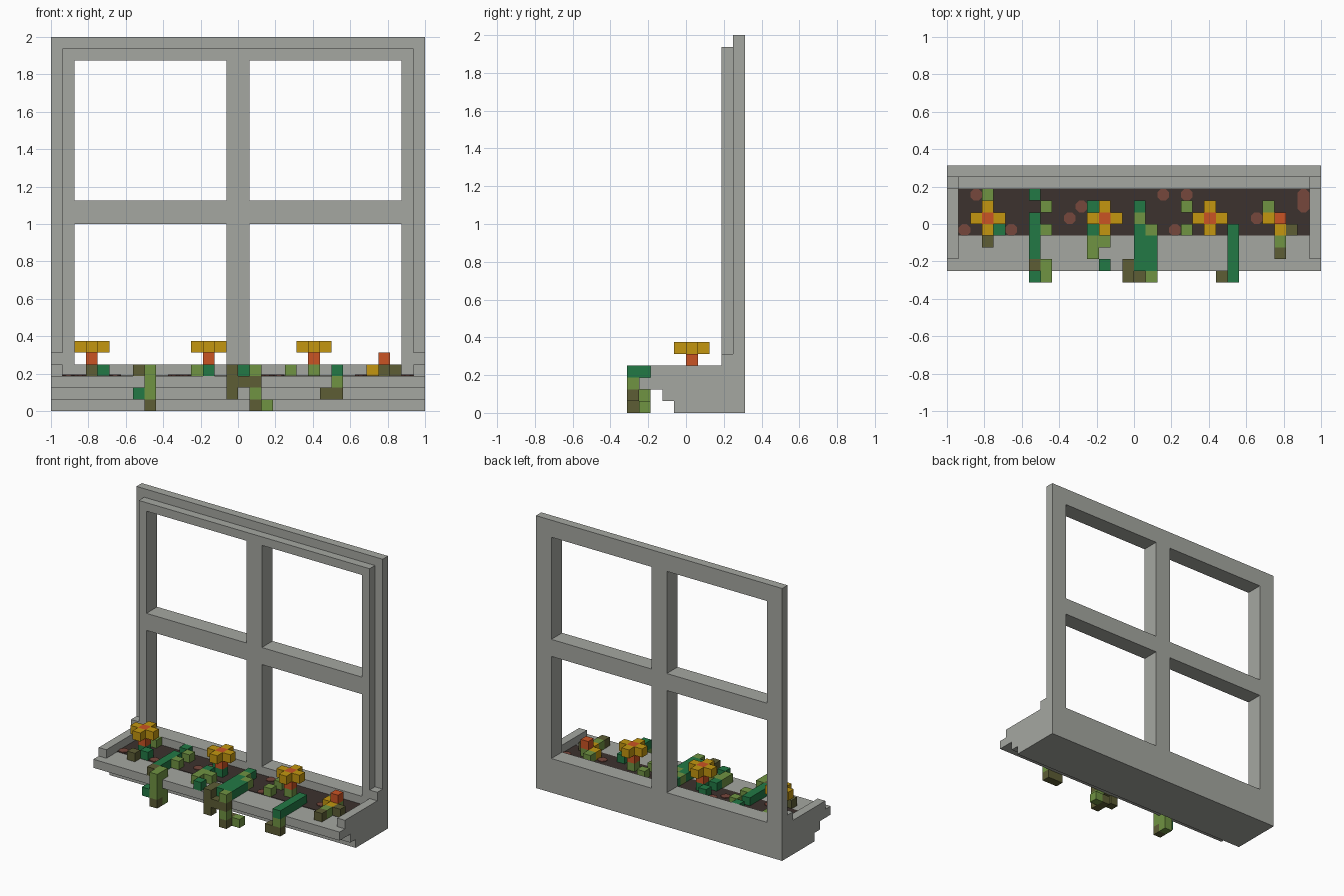
import bpy
import bmesh
import math
from mathutils import Matrix, Vector

if "Cube" in bpy.data.objects:
    bpy.data.objects.remove(bpy.data.objects["Cube"])

U = 1 / 16                                # size of one block
ORIGIN = Vector((-1, -5 * U, 0))          # corner of the block grid


def material(name, rgb):
    """Flat material from display colour values."""
    lin = [((c / 255 + 0.055) / 1.055) ** 2.4 for c in rgb] + [1]
    m = bpy.data.materials.new(name)
    m.use_nodes = True
    m.diffuse_color = lin
    m.node_tree.nodes["Principled BSDF"].inputs["Base Color"].default_value = lin
    return m


STONE = material("stone grey", (165, 167, 161))
SOIL = material("dark soil", (60, 50, 46))
CLAY = material("red brown clod", (118, 71, 60))
PLANT = {
    "d": material("deep green", (34, 121, 69)),
    "l": material("leaf green", (112, 147, 66)),
    "o": material("olive", (93, 93, 53)),
    "y": material("petal yellow", (195, 150, 16)),
    "r": material("orange", (202, 83, 36)),
}
KEYS = list(PLANT)


def finish(name, bm, mats):
    """Turn a bmesh into a named object."""
    me = bpy.data.meshes.new(name)
    bm.to_mesh(me)
    bm.free()
    for m in mats:
        me.materials.append(m)
    bpy.context.collection.objects.link(bpy.data.objects.new(name, me))


def box(name, lo, hi, mat=STONE):
    """Box between two corners given in grid blocks."""
    bm = bmesh.new()
    bmesh.ops.create_cube(bm, size=1)
    for v in bm.verts:
        v.co = ORIGIN + U * Vector([a if c < 0 else b for c, a, b in zip(v.co, lo, hi)])
    finish(name, bm, [mat])


def extrude_x(name, profile, mat):
    """Extrude a (y, z) profile across the full width."""
    bm = bmesh.new()
    face = bm.faces.new([bm.verts.new(ORIGIN + U * Vector((0, y, z))) for y, z in profile])
    out = bmesh.ops.extrude_face_region(bm, geom=[face])
    moved = [g for g in out["geom"] if isinstance(g, bmesh.types.BMVert)]
    bmesh.ops.translate(bm, verts=moved, vec=Vector((2, 0, 0)))
    bmesh.ops.recalc_face_normals(bm, faces=bm.faces[:])
    finish(name, bm, [mat])


# Stepped window box with overhanging lip
extrude_x("window_box", [(10, 0), (4, 0), (4, 1), (3, 1), (3, 2), (1, 2),
                         (1, 3), (8, 3), (8, 4), (10, 4)], STONE)
for side, x in (("right", 0), ("left", 31)):
    box(side + "_end_rail", (x, 2, 3), (x + 1, 8, 4))
    box(side + "_corner_block", (x, 8, 4), (x + 1, 9, 5))

# Soil bed, a thin layer on the box
box("soil", (1, 4, 3), (31, 8, 3.06), SOIL)

# Window frame: wide back layer and a narrower front layer
for layer, y, inset in (("back", 9, 0), ("front", 8, 1)):
    top = 32 - inset
    box(layer + "_top_rail", (inset, y, 30), (top, y + 1, top))
    for side, x0, x1 in (("right", inset, 2), ("left", 30, top)):
        box(f"{layer}_{side}_stile", (x0, y, 4), (x1, y + 1, 30))
box("centre_mullion", (15, 8, 4), (17, 10, 30))
for side, x in (("right", 2), ("left", 17)):
    box(side + "_crossbar", (x, 8, 16), (x + 13, 10, 18))

# Flat clods lying on the soil: column, row, length in rows
for n, (i, j, rows) in enumerate([(1, 4, 1), (2, 7, 1), (5, 4, 1), (10, 5, 1), (11, 6, 1),
                                  (18, 7, 1), (19, 4, 1), (20, 7, 1), (26, 5, 1), (30, 6, 2)]):
    bm = bmesh.new()
    bmesh.ops.create_cone(bm, cap_ends=True, segments=8, radius1=0.54, radius2=0.54, depth=0.1)
    bmesh.ops.rotate(bm, verts=bm.verts[:], matrix=Matrix.Rotation(math.pi / 8, 3, "Z"))
    for v in bm.verts:
        y = v.co.y + (rows - 1 if v.co.y > 0 else 0)
        v.co = ORIGIN + U * Vector((i + 0.5 + v.co.x, j + 0.5 + y, 3.08 + v.co.z))
    finish(f"clod_{n + 1}", bm, [CLAY])


def plant(name, column, layers):
    """Block plant. Each layer: level, back row, rows of colour keys from back to front."""
    cells = {}
    for level, row, text in layers:
        for r, line in enumerate(text.split()):
            for c, key in enumerate(line):
                if key != ".":
                    cells[column + c, row - r, level] = KEYS.index(key)
    bm = bmesh.new()
    for cell, key in cells.items():
        centre = Vector(cell) + Vector((0.5, 0.5, 0.5))
        for axis in range(3):
            for sign in (-1, 1):
                n, p, q = (Vector((0, 0, 0)) for _ in range(3))
                n[axis] = sign
                if tuple(int(a + b) for a, b in zip(cell, n)) in cells:
                    continue              # hidden between two blocks
                p[(axis + 1) % 3] = 0.5
                q[(axis + 2) % 3] = 0.5 * sign
                mid = centre + n / 2
                corners = (mid - p - q, mid + p - q, mid + p + q, mid - p + q)
                f = bm.faces.new([bm.verts.new(ORIGIN + U * v) for v in corners])
                f.material_index = key
    finish(name, bm, PLANT.values())


# Flowers with leaves at the soil
plant("right_flower", 2, [(3, 7, ".l. ... .d. ..d .o."), (4, 5, ".r."), (5, 6, ".y. yry .y.")])
plant("middle_flower", 12, [(3, 6, "d.. .d. d.. ll. l.. .d."), (4, 5, ".r."),
                            (5, 6, ".y. yry .y.")])
plant("left_flower", 20, [(3, 6, "l... ..l. l..."), (4, 5, "..r."), (5, 6, "..y. .yry ..y.")])
plant("flower_bud", 27, [(3, 6, "l.. yl. .yo .l. .o."), (4, 5, ".r.")])

# Vines trailing over the lip
plant("right_vine", 7, [(3, 7, "d. .l d. dl d. d. ol .l"), (2, 0, ".l"),
                        (1, 1, ".l dl"), (0, 1, ".l .o")])
plant("middle_vine", 15, [(3, 6, ".d.. .l.. .dl. .dd. .dd. odd. o.l."), (2, 0, "ooo."),
                          (1, 0, "o.l."), (0, 1, "..ol ..o.")])
plant("left_vine", 23, [(3, 4, ".d .d .d .d .d"), (2, 0, ".l"), (1, 0, "oo")])
